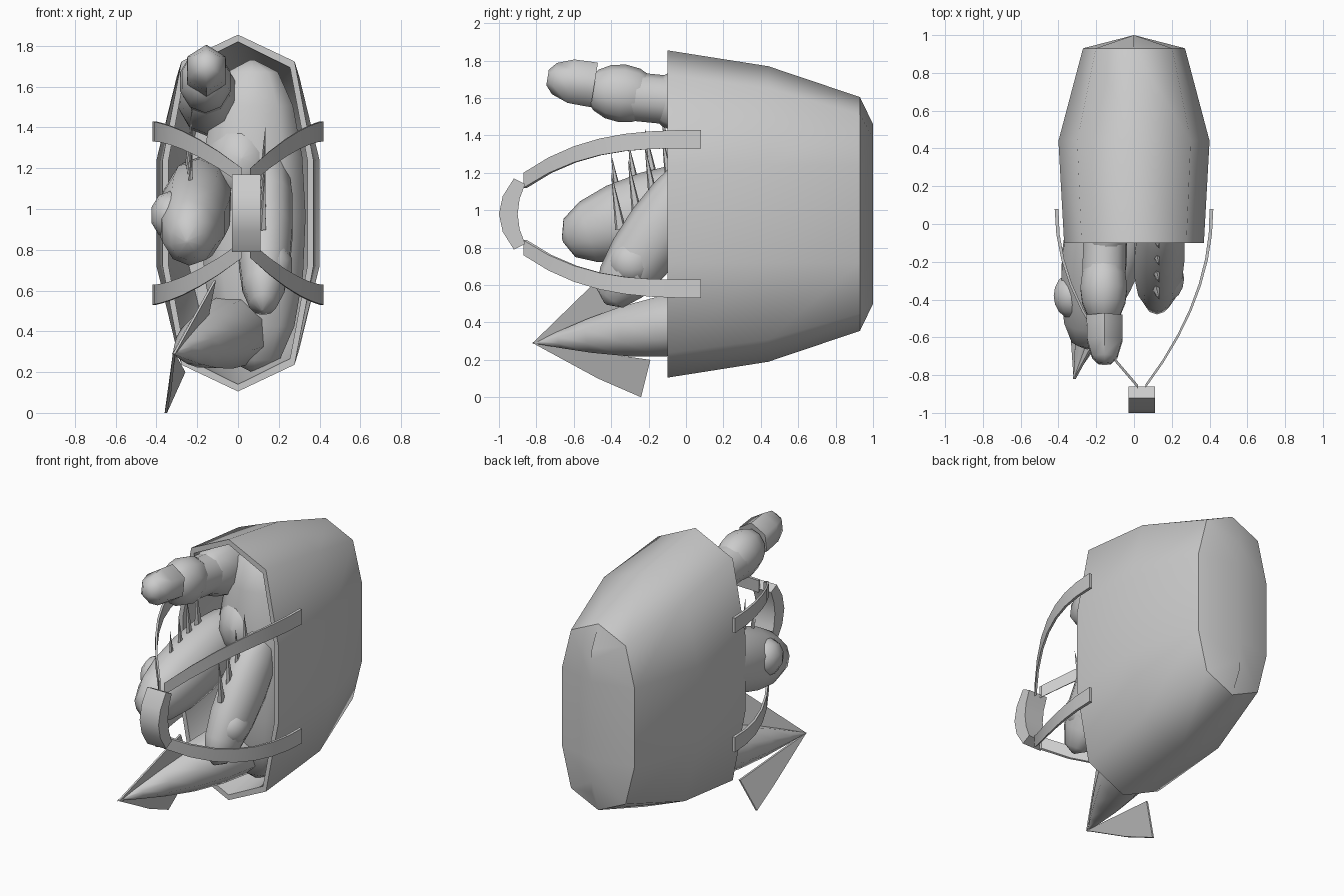
import bpy
import math
from mathutils import Vector

cube = bpy.data.objects.get("Cube")
if cube:
    bpy.data.objects.remove(cube)

tone = (0.6, 0.6, 0.6, 1)
grey = bpy.data.materials.new("grey")
grey.use_nodes = True
grey.diffuse_color = tone
grey.node_tree.nodes["Principled BSDF"].inputs["Base Color"].default_value = tone

MIDDLE = 0.98
SIDES = 10


def make_object(name, vertices, faces, smooth_angle):
    mesh = bpy.data.meshes.new(name)
    mesh.from_pydata([tuple(vertex) for vertex in vertices], [], faces)
    mesh.materials.append(grey)
    item = bpy.data.objects.new(name, mesh)
    bpy.context.collection.objects.link(item)
    bpy.ops.object.select_all(action="DESELECT")
    item.select_set(True)
    bpy.context.view_layer.objects.active = item
    bpy.ops.object.mode_set(mode="EDIT")
    bpy.ops.mesh.select_all(action="SELECT")
    bpy.ops.mesh.remove_doubles()
    bpy.ops.mesh.normals_make_consistent(inside=False)
    bpy.ops.object.mode_set(mode="OBJECT")
    bpy.ops.object.shade_smooth_by_angle(angle=math.radians(smooth_angle))


def bridge_rings(ring_count, sides):
    faces = []
    for start in range(0, (ring_count - 1) * sides, sides):
        for side in range(sides):
            following = (side + 1) % sides
            faces.append((start + side, start + following,
                          start + sides + following, start + sides + side))
    return faces


def tube_faces(ring_count, sides):
    total = ring_count * sides
    return bridge_rings(ring_count, sides) + [tuple(range(sides)), tuple(range(total - sides, total))]


def spindle(name, start, end, width, depth, radius_rule, sides=SIDES, steps=8, smooth_angle=60):
    """Body of revolution, flattened to width and depth, from start to end."""
    start, end = Vector(start), Vector(end)
    along = (end - start).normalized()
    across = Vector((1, 0, 0))
    across = (across - along * along.dot(across)).normalized()
    upward = along.cross(across)
    vertices = []
    for step in range(steps + 1):
        # Stations crowd towards both ends
        fraction = (1 - math.cos(math.pi * step / steps)) / 2
        radius = radius_rule(fraction)
        centre = start.lerp(end, fraction)
        for side in range(sides):
            turn = math.tau * (side + 0.5) / sides
            vertices.append(centre + across * width * radius * math.cos(turn)
                            + upward * depth * radius * math.sin(turn))
    make_object(name, vertices, tube_faces(steps + 1, sides), smooth_angle)


def rounded(fraction):
    return max(0.02, 2 * math.sqrt(fraction * (1 - fraction)))


def blunt(fraction):
    return max(0.02, rounded(fraction) ** 0.75)


def pointed(fraction):
    return max(0.02, math.sin(math.pi * (0.4 + 0.6 * fraction)))


def tapered(fraction):
    return 1.01 - fraction


def tip_shape(fraction):
    return 1 - 0.65 * fraction ** 5


# Basket: ten-sided tapering barrel, open at the front
def basket_ring(y, width, height):
    corners = [(0, height), (0.75 * width, 0.85 * height), (width, 0.26)]
    right = corners + [(x, -z) for x, z in reversed(corners)]
    left = [(-x, z) for x, z in reversed(right[1:-1])]
    return [(x, y, MIDDLE + z) for x, z in right + left]


rim = basket_ring(-0.1, 0.37, 0.875)
belly = basket_ring(0.44, 0.4, 0.79)
base = basket_ring(0.93, 0.27, 0.625)
spine = basket_ring(1, 0, 0.48)
inner_rim = basket_ring(-0.1, 0.34, 0.84)
inner_belly = basket_ring(0.44, 0.37, 0.75)
inner_base = basket_ring(0.9, 0.24, 0.6)
make_object("basket", base + belly + rim + inner_rim + inner_belly + inner_base,
            bridge_rings(6, SIDES) + [tuple(range(5 * SIDES, 6 * SIDES))], 68)
make_object("basket_base", base + spine, bridge_rings(2, SIDES), 80)

# Four flat straps curving from the basket sides to the handle
STRAP_STEPS = 7
for side, side_name in ((1, "left"), (-1, "right")):
    for level, level_name in ((1, "upper"), (-1, "lower")):
        vertices = []
        for step in range(STRAP_STEPS + 1):
            travel = step / STRAP_STEPS
            x = side * (0.42 - 0.4 * travel ** 2) + 0.04 * travel ** 2
            y = 0.08 - 0.95 * travel
            z = MIDDLE + level * (0.4 - 0.22 * travel ** 3)
            inner = (x - side * 0.02 * (1 - travel), y + 0.02 * travel)
            half = 0.05 - 0.01 * travel
            vertices += [(x, y, z - half), (x, y, z + half),
                         (*inner, z + half), (*inner, z - half)]
        make_object(f"{level_name}_{side_name}_strap", vertices, tube_faces(STRAP_STEPS + 1, 4), 20)

# Curved handle bar
vertices = []
for step in range(-2, 3):
    rise = step / 2
    inner, outer = -0.9 + 0.04 * rise ** 2, -1 + 0.08 * rise ** 2
    for x, y, reach in ((-0.03, inner, 0.16), (0.11, inner, 0.16),
                        (0.11, outer, 0.19), (-0.03, outer, 0.19)):
        vertices.append((x, y, MIDDLE + reach * rise))
make_object("handle", vertices, tube_faces(5, 4), 30)

# Knobbly root with a six-sided tip
spindle("root_base", (-0.15, 0.5, 1.5), (-0.15, -0.21, 1.61), 0.15, 0.19, blunt)
spindle("root_neck", (-0.15, 0.1, 1.57), (-0.16, -0.3, 1.61), 0.12, 0.13, lambda fraction: 1)
spindle("root_knob", (-0.16, -0.14, 1.6), (-0.16, -0.54, 1.65), 0.13, 0.155, rounded)
spindle("root_tip", (-0.155, -0.49, 1.67), (-0.155, -0.74, 1.71), 0.11, 0.12,
        tip_shape, sides=6, steps=4)

# Lumpy catch filling the basket
spindle("cargo_heap", (0.08, 0.1, 0.2), (0.07, 0.1, 1.73), 0.27, 0.18, blunt)
spindle("middle_lump", (0, 0.3, 1.2), (0.02, -0.1, 1.25), 0.18, 0.22, rounded)


# Two fish with swollen cheeks, hanging over the rim
def fish(label, tail, nose, width, depth, cheek):
    spindle(f"{label}_fish", tail, nose, width, depth, blunt)
    cheek = Vector(cheek)
    reach = Vector((0, 0.12, 0))
    spindle(f"{label}_fish_cheek", cheek + reach, cheek - reach, 0.1, 0.12, rounded)


fish("right", (-0.17, 0.3, 1.14), (-0.25, -0.66, 0.84), 0.18, 0.22, (-0.33, -0.38, 0.97))
fish("left", (0.15, 0.15, 1.3), (0.12, -0.43, 0.5), 0.14, 0.18, (0.17, -0.29, 0.72))

# Row of back spines on each fish
for x, lift, label in ((0.12, 0, "left"), (-0.24, 0.1, "right")):
    for number in range(4):
        y = -0.4 + 0.09 * number
        foot = 0.9 + lift + 0.07 * number
        spindle(f"{label}_spine_{number + 1}", (x, y + 0.05, foot),
                (x + 0.015, y, foot + 0.3), 0.02, 0.03, tapered, sides=5, steps=2)

# Lower fish with a pointed tail
tail_tip = (-0.32, -0.82, 0.29)
spindle("tail_fish", (0.02, 0.2, 0.42), tail_tip, 0.18, 0.18, pointed, sides=8)


# Thin tail fins spreading from the tip
def fin(name, *corners):
    outline = [Vector(corner) for corner in (tail_tip, *corners)]
    vertices = outline + [corner + Vector((0.012, 0, 0)) for corner in outline]
    make_object(name, vertices, tube_faces(2, len(outline)), 30)


fin("upper_tail_fin", (-0.12, -0.45, 0.65), (-0.17, -0.3, 0.4))
fin("lower_tail_fin", (-0.34, -0.47, 0.1), (-0.36, -0.24, 0), (-0.27, -0.19, 0.2))
